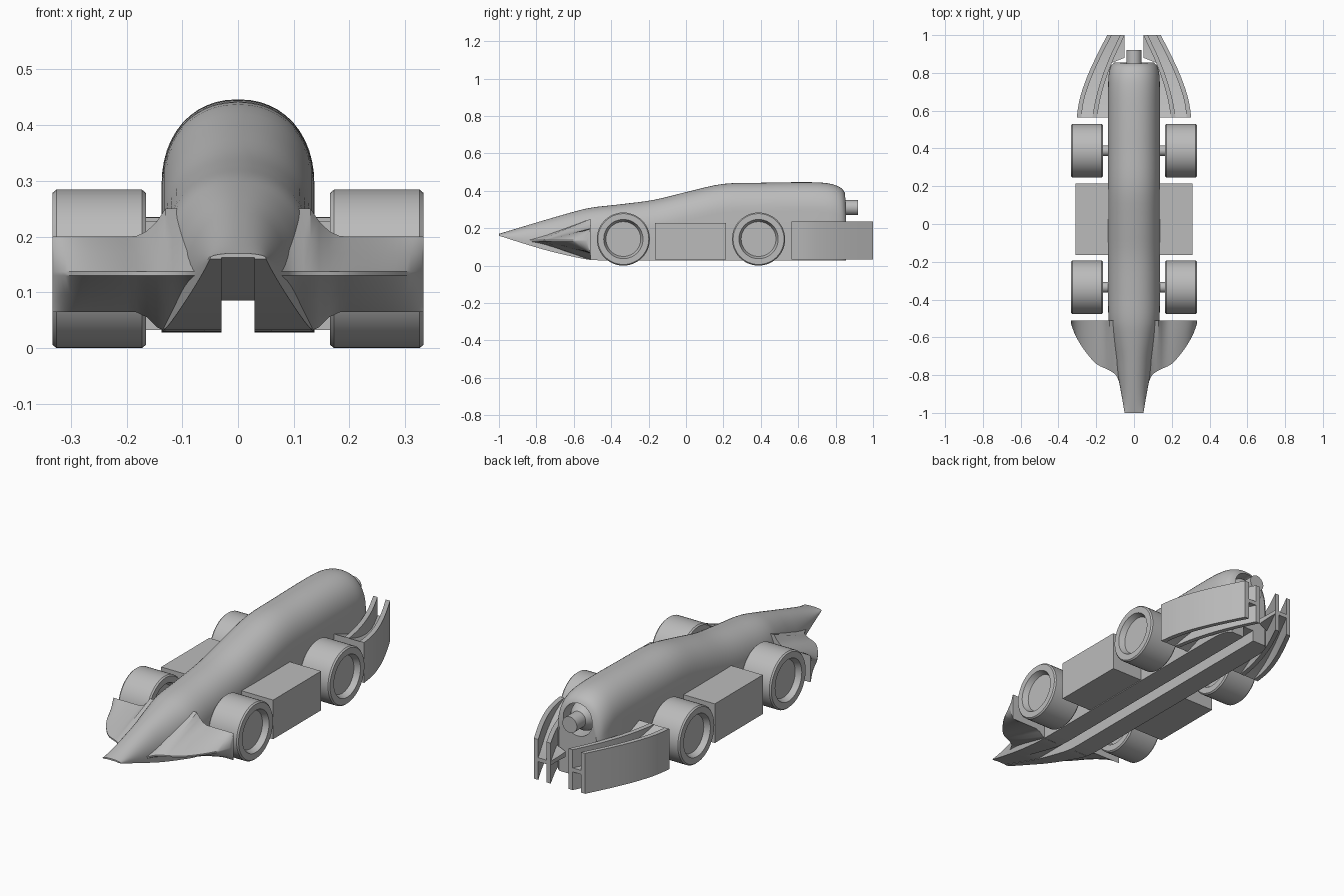
import bpy, bmesh, math

if "Cube" in bpy.data.objects:
    bpy.data.objects.remove(bpy.data.objects["Cube"], do_unlink=True)

# Single plain grey finish
grey = bpy.data.materials.new("plain_grey")
grey.use_nodes = True
COLOUR = (0.5, 0.5, 0.5, 1)
grey.diffuse_color = COLOUR
grey.node_tree.nodes["Principled BSDF"].inputs["Base Color"].default_value = COLOUR


def loft(name, rings, mirror=False, angle=35):
    """Skin a row of equal cross-sections and cap both ends."""
    bm = bmesh.new()
    rows = [[bm.verts.new(p) for p in ring] for ring in rings]
    n = len(rows[0])
    for a, b in zip(rows, rows[1:]):
        for i in range(n):
            j = (i + 1) % n
            bm.faces.new((a[i], a[j], b[j], b[i]))
    bm.faces.new(rows[0])
    bm.faces.new(rows[-1])
    bmesh.ops.recalc_face_normals(bm, faces=bm.faces[:])
    mesh = bpy.data.meshes.new(name)
    bm.to_mesh(mesh)
    bm.free()
    mesh.materials.append(grey)
    obj = bpy.data.objects.new(name, mesh)
    bpy.context.collection.objects.link(obj)
    shade(obj, angle)
    if mirror:
        obj.modifiers.new("Mirror", "MIRROR")
    return obj


def shade(obj, angle=35):
    bpy.ops.object.select_all(action="DESELECT")
    obj.select_set(True)
    bpy.context.view_layer.objects.active = obj
    bpy.ops.object.shade_smooth_by_angle(angle=math.radians(angle))


def smooth(points, steps=4):
    """Catmull-Rom samples through a short list of tuples."""
    out = []
    for i in range(len(points) - 1):
        p0, p1 = points[max(i - 1, 0)], points[i]
        p2, p3 = points[i + 1], points[min(i + 2, len(points) - 1)]
        for s in range(steps):
            t = s / steps
            out.append(tuple(
                b + t * (c - a) / 2 + t * t * (a - 2.5 * b + 2 * c - d / 2)
                + t ** 3 * (1.5 * (b - c) + (d - a) / 2)
                for a, b, c, d in zip(p0, p1, p2, p3)))
    return out + [points[-1]]


def lathe(name, profile, axis, centre, mirror=False, n=48):
    """Turn (radius, offset) pairs about the x or y axis."""
    cx, cy, cz = centre
    rings = []
    for r, d in profile:
        ring = []
        for k in range(n):
            a = math.tau * k / n
            u, w = r * math.cos(a), r * math.sin(a)
            ring.append((cx + d, cy + u, cz + w) if axis == "x" else (cx + u, cy + d, cz + w))
        rings.append(ring)
    return loft(name, rings, mirror)


# Body: arched section over a slotted underside
def body_ring(y, hw, zb, zt):
    rise = min(0.155, (zt - zb) * 0.85)
    slot_top = max(0.085, zb + 0.002)
    arch = []
    for k in range(25):
        a = math.pi * k / 24
        c, s = math.cos(a), math.sin(a)
        x = math.copysign(abs(c) ** 0.92, c) * hw
        arch.append((x, y, zt - rise + rise * s ** 0.92 if s > 0 else zt - rise))
    return ([(0.03, y, slot_top), (0.03, y, zb), (hw, y, zb)] + arch
            + [(-hw, y, zb), (-0.03, y, zb), (-0.03, y, slot_top)])


stations = [(-1, 0.05, 0.16, 0.17), (-0.9, 0.067, 0.128, 0.2), (-0.75, 0.095, 0.083, 0.245),
            (-0.6, 0.12, 0.047, 0.288), (-0.5, 0.135, 0.03, 0.311), (-0.35, 0.137, 0.028, 0.328),
            (-0.17, 0.137, 0.028, 0.352), (0.02, 0.137, 0.028, 0.398), (0.2, 0.137, 0.028, 0.437),
            (0.4, 0.137, 0.028, 0.443), (0.6, 0.137, 0.028, 0.446), (0.72, 0.137, 0.028, 0.444),
            (0.79, 0.134, 0.028, 0.433), (0.835, 0.123, 0.028, 0.41), (0.856, 0.103, 0.028, 0.375)]
body = loft("body", [body_ring(*s) for s in smooth(stations)])

# Round pocket in the tail with a gas cartridge in it
pocket = lathe("pocket_cutter", [(0.08, 0.5), (0.08, 0.95)], "y", (0, 0, 0.31))
pocket.hide_render = True
cut = body.modifiers.new("Pocket", "BOOLEAN")
cut.object = pocket
cut.operation = "DIFFERENCE"
cut.solver = "EXACT"
bpy.context.view_layer.objects.active = body
bpy.ops.object.modifier_apply(modifier=cut.name)
bpy.data.objects.remove(pocket, do_unlink=True)
shade(body)
lathe("cartridge", [(0.072, 0.52), (0.072, 0.8), (0.065, 0.82), (0.04, 0.85), (0.04, 0.92)],
      "y", (0, 0, 0.31))

# Front wing: wedge with a curved leading edge and flared root
outline = smooth([(0.06, -0.9), (0.09, -0.81), (0.13, -0.775), (0.2, -0.74),
                  (0.265, -0.665), (0.31, -0.59), (0.333, -0.53)])
wing = []
for x, lead in outline:
    flare = 0.05 * max(0, min(1, (0.19 - x) / 0.06)) ** 2
    top, bottom = 0.2 + flare, 0.065 - min(flare, 0.035)
    mid = (lead - 0.51) / 2
    wing.append([(x, lead, 0.137), (x, mid, 0.137 + (top - 0.137) * 0.52), (x, -0.51, top),
                 (x, -0.51, bottom), (x, mid, 0.13 + (bottom - 0.13) * 0.52), (x, lead, 0.13)])
loft("front_wing", wing, mirror=True)

# Wheels with dished faces, and their axles
tyre = [(0.085, 0.195), (0.093, 0.195), (0.105, 0.165), (0.136, 0.165), (0.142, 0.172),
        (0.142, 0.326), (0.136, 0.333), (0.105, 0.333), (0.093, 0.305), (0.085, 0.305)]
for place, y in (("front", -0.335), ("rear", 0.388)):
    lathe(place + "_wheel", tyre, "x", (0, y, 0.142), mirror=True)
    lathe(place + "_axle", [(0.028, -0.2), (0.028, 0.2)], "x", (0, y, 0.142))


def upright(y, x0, x1, z0, z1):
    return [(x0, y, z0), (x1, y, z0), (x1, y, z1), (x0, y, z1)]


# Side pods
loft("side_pod", [upright(y, 0.12, 0.31, 0.032, 0.228) for y in (-0.165, 0.215)], mirror=True)

# Rear wing: two curved upright fins
outer = smooth([(0.565, 0.303), (0.66, 0.288), (0.77, 0.252), (0.88, 0.203), (1, 0.142)])
inner = smooth([(0.565, 0.22), (0.66, 0.203), (0.77, 0.172), (0.88, 0.13), (1, 0.073)])
for name, curve in (("outer_fin", outer), ("inner_fin", inner)):
    loft(name, [upright(y, x - 0.024, x, 0.033, 0.235) for y, x in curve], mirror=True)

# Wedge web joining the fins to the tail, thinning backwards
web = []
for y, x in outer:
    half = 0.01 + 0.09 * max(0, (0.95 - y) / 0.385) ** 1.8
    web.append(upright(y, 0.12 if y < 0.86 else 0.05, x - 0.01, 0.134 - half, 0.134 + half))
loft("rear_web", web, mirror=True)
